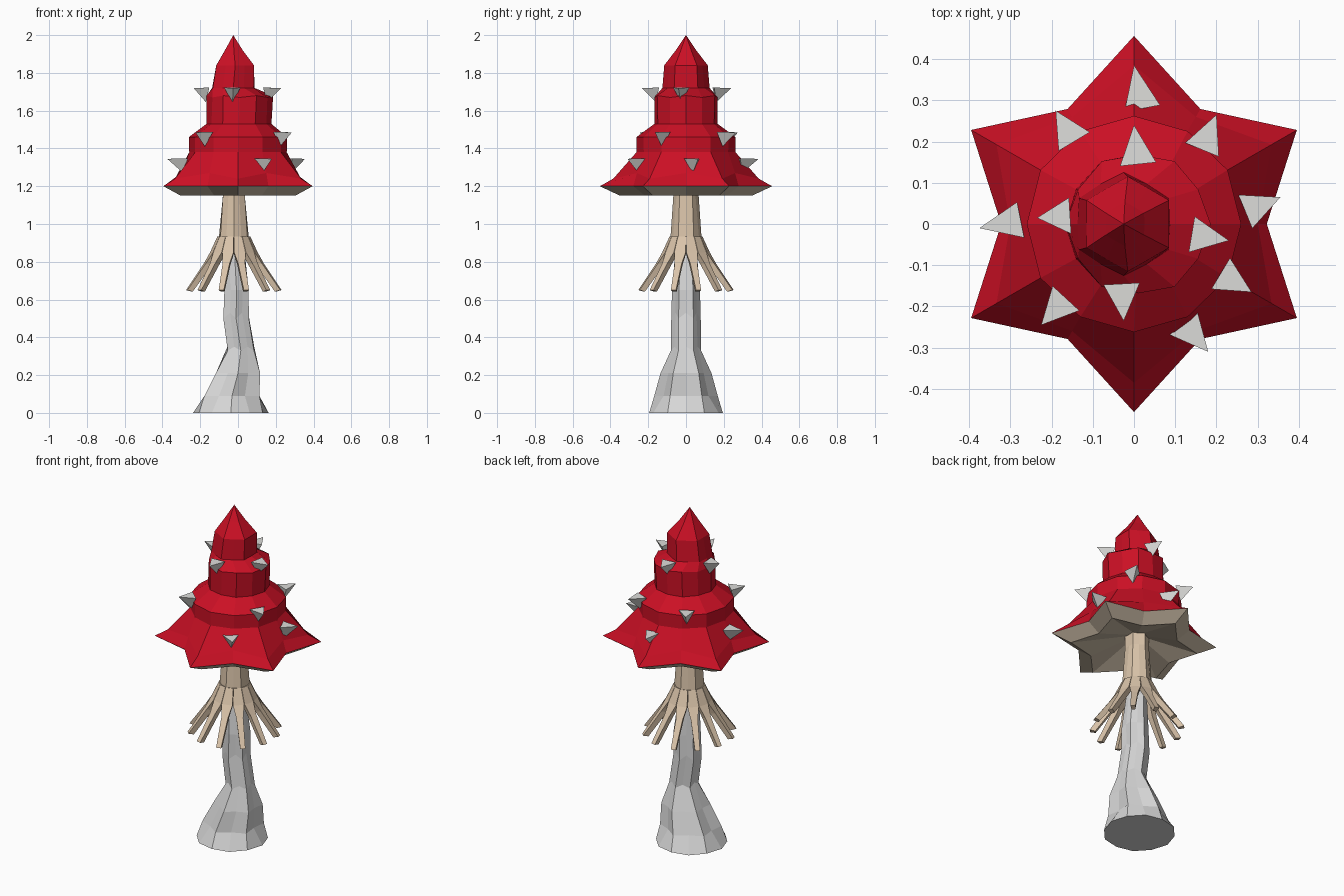
import bpy, bmesh, math
from math import sin, cos, radians, pi
from mathutils import Vector

if "Cube" in bpy.data.objects:
    bpy.data.objects.remove(bpy.data.objects["Cube"])


def material(name, rgb):
    m = bpy.data.materials.new(name)
    m.diffuse_color = (*rgb, 1)
    m.use_nodes = True
    m.node_tree.nodes["Principled BSDF"].inputs["Base Color"].default_value = m.diffuse_color
    return m


RED = material("cap red", (0.60, 0.005, 0.018))
BEIGE = material("collar beige", (0.70, 0.55, 0.40))
GILL = material("gill beige", (0.60, 0.50, 0.38))
GREY = material("stalk grey", (0.68, 0.68, 0.68))
SPIKE = material("spike grey", (0.72, 0.72, 0.70))


def finish(bm, name, *mats):
    bmesh.ops.recalc_face_normals(bm, faces=bm.faces)
    me = bpy.data.meshes.new(name)
    bm.to_mesh(me)
    bm.free()
    for m in mats:
        me.materials.append(m)
    ob = bpy.data.objects.new(name, me)
    bpy.context.collection.objects.link(ob)
    return ob


def ring(bm, z, tip, valley, cx=0.0, dz=0.0):
    """12 vertices, radius alternating between tips (30, 90...) and valleys (0, 60...)."""
    out = []
    for k in range(12):
        a = radians(30 * k)
        r = tip if k % 2 else valley
        out.append(bm.verts.new((cx + r * cos(a), r * sin(a), z + (0 if k % 2 else dz))))
    return out


def bridge(bm, a, b, mat=0):
    n = len(a)
    for i in range(n):
        j = (i + 1) % n
        bm.faces.new((a[i], a[j], b[j], b[i])).material_index = mat


def fan(bm, a, point, mat=0):
    v = bm.verts.new(point)
    for i in range(len(a)):
        bm.faces.new((a[i], a[(i + 1) % len(a)], v)).material_index = mat


# Star-brimmed cap with stacked tiers and a gill underside
bm = bmesh.new()
brim = ring(bm, 1.20, 0.456, 0.322)
tiers = [(1.24, 0.385, 0.300, 0, 0.03), (1.38, 0.262, 0.258, 0, 0),
         (1.46, 0.262, 0.260, 0, 0), (1.53, 0.168, 0.172, 0.005, 0),
         (1.67, 0.168, 0.176, 0.010, 0.01), (1.72, 0.125, 0.112, -0.025, 0),
         (1.84, 0.115, 0.100, -0.015, 0), (1.92, 0.054, 0.047, -0.022, 0)]
prev = brim
for t in tiers:
    cur = ring(bm, *t)
    bridge(bm, prev, cur)
    prev = cur
fan(bm, prev, (-0.025, 0, 2.0))
lip = ring(bm, 1.15, 0.35, 0.25)
bridge(bm, brim, lip, 1)
fan(bm, lip, (-0.02, 0, 1.24), 1)
finish(bm, "cap", RED, GILL)

# Three-sided spikes: base x, y and tip x, y per level
levels = {
    1.315: [(0.02, 0.28, 0, 0.385), (0.27, 0.03, 0.355, 0.065),
            (-0.275, 0.01, -0.375, -0.01), (0.12, -0.24, 0.18, -0.31)],
    1.455: [(-0.145, 0.20, -0.19, 0.275), (0.165, 0.18, 0.20, 0.265),
            (0.21, -0.12, 0.285, -0.165), (-0.165, -0.18, -0.225, -0.245)],
    1.69: [(0.01, 0.145, 0, 0.24), (-0.155, 0.02, -0.235, 0.015),
           (0.14, -0.025, 0.23, -0.04), (-0.03, -0.145, -0.025, -0.235)],
}
bm = bmesh.new()
for z, spikes in levels.items():
    for bx, by, tx, ty in spikes:
        base, tip = Vector((bx, by, z)), Vector((tx, ty, z + 0.03))
        out = (Vector((tx, ty, 0)) - Vector((bx, by, 0))).normalized()
        side = Vector((-out.y, out.x, 0))
        tri = [bm.verts.new(base + side * 0.044 + Vector((0, 0, 0.032))),
               bm.verts.new(base - side * 0.044 + Vector((0, 0, 0.032))),
               bm.verts.new(base + out * 0.015 - Vector((0, 0, 0.045)))]
        bm.faces.new(tri)
        fan(bm, tri, tip)
finish(bm, "cap_spikes", SPIKE)

# Collar tube, hexagonal at the top and round below
CX = -0.022
bm = bmesh.new()
rows = [ring(bm, 1.23, 0.066, 0.057, CX), ring(bm, 1.15, 0.067, 0.058, CX),
        ring(bm, 0.93, 0.082, 0.079, CX)]
inner = ring(bm, 0.93, 0.050, 0.050, CX)
bridge(bm, rows[0], rows[1])
bridge(bm, rows[1], rows[2])
bridge(bm, rows[2], inner)
bm.faces.new(rows[0])
# Twelve drooping collar fingers: radius, height, half width, thickness
path = [(0.084, 0.935, 0.0215, 0.03), (0.122, 0.85, 0.031, 0.035),
        (0.160, 0.79, 0.019, 0.035), (0.258, 0.65, 0.014, 0.030)]
for k in range(12):
    a = radians(15 + 30 * k)
    u, s = Vector((cos(a), sin(a), 0)), Vector((-sin(a), cos(a), 0))
    prev = None
    for r, z, w, t in path:
        c = Vector((CX, 0, z))
        quad = [bm.verts.new(c + u * r - s * w), bm.verts.new(c + u * r + s * w),
                bm.verts.new(c + u * (r - t) + s * w * 0.75 - Vector((0, 0, 0.008))),
                bm.verts.new(c + u * (r - t) - s * w * 0.75 - Vector((0, 0, 0.008)))]
        if prev:
            bridge(bm, prev, quad)
        else:
            bm.faces.new(quad)
        prev = quad
    bm.faces.new(prev)
finish(bm, "fringed_collar", BEIGE)

# Gnarled stalk with a flared foot: z, tip radius, valley radius, centre x, valley lift
bm = bmesh.new()
sections = [(0.0, 0.195, 0.200, -0.038, 0), (0.09, 0.168, 0.137, -0.032, 0),
            (0.21, 0.135, 0.108, 0.0, 0), (0.33, 0.080, 0.071, 0.015, 0.02),
            (0.50, 0.078, 0.064, -0.010, 0.03), (0.65, 0.074, 0.064, -0.008, 0),
            (0.84, 0.058, 0.055, -0.018, 0), (0.96, 0.046, 0.046, CX, 0)]
prev = None
for s in sections:
    cur = ring(bm, *s)
    if prev:
        bridge(bm, prev, cur)
    else:
        bm.faces.new(cur)
    prev = cur
bm.faces.new(prev)
finish(bm, "stalk", GREY)
